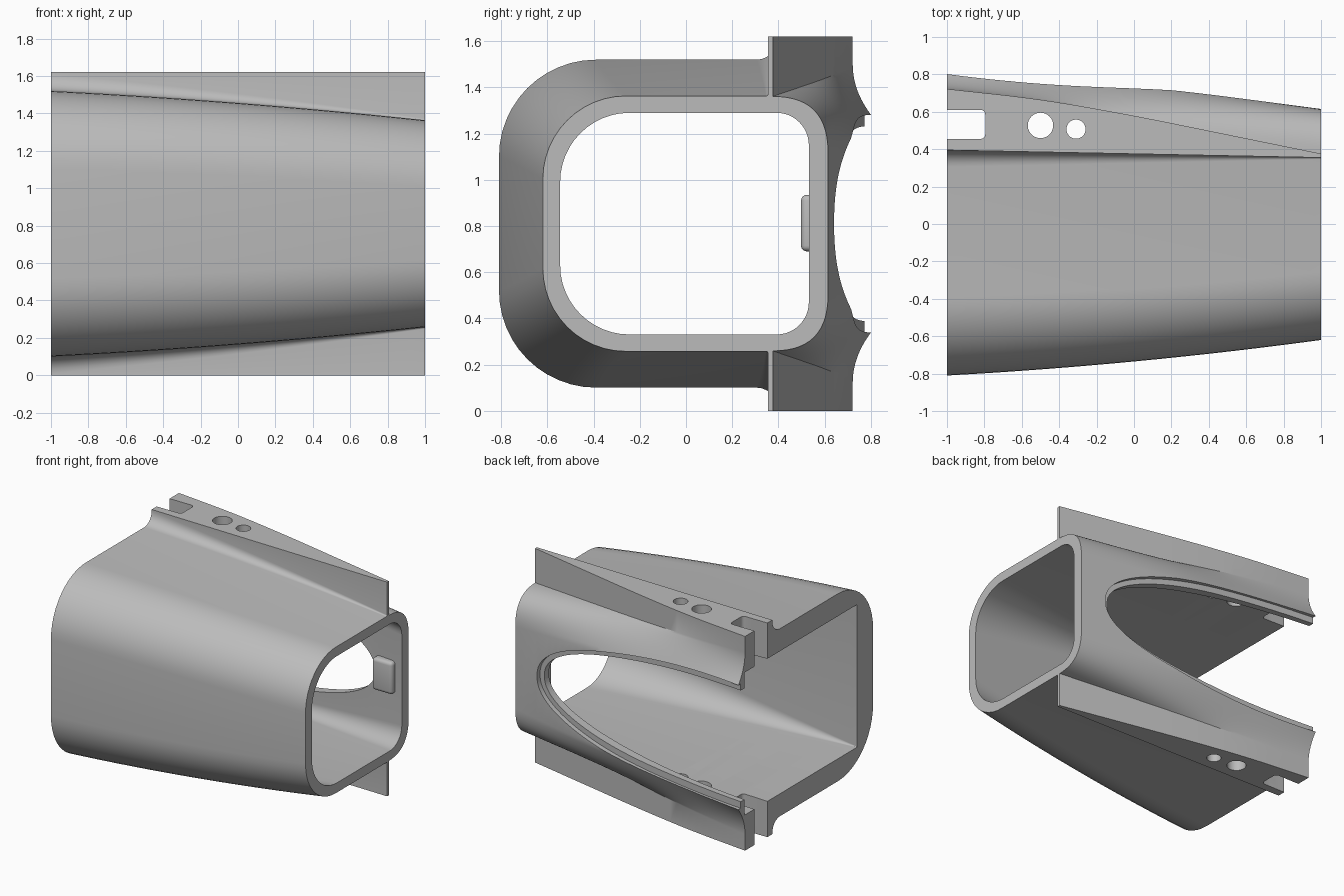
import bpy, bmesh, math

old = bpy.data.objects.get("Cube")
if old:
    bpy.data.objects.remove(old, do_unlink=True)

MID = 0.81      # height of the mirror plane
TOP = 1.62
BACK = [(-1, .81), (-.45, .762), (0, .735), (.25, .712), (.62, .665), (1, .615)]
FIN = [(-1, .722), (-.5, .668), (0, .58), (.5, .478), (1, .376)]

grey = bpy.data.materials.new("plain_grey")
grey.use_nodes = True
grey.diffuse_color = (.5, .5, .5, 1)
grey.node_tree.nodes["Principled BSDF"].inputs["Base Color"].default_value = (.5, .5, .5, 1)


def mix(a, b, x):
    """Blend from the wide end (x = -1) to the narrow end (x = 1)."""
    t = min(max((x + 1) / 2, 0), 1)
    return a + (b - a) * t


def follow(points, x):
    x = min(max(x, -1), 1)
    for (x0, v0), (x1, v1) in zip(points, points[1:]):
        if x <= x1:
            return v0 + (v1 - v0) * (x - x0) / (x1 - x0)
    return points[-1][1]


def smooth_follow(points, x):
    return sum(follow(points, x + d * .05) for d in range(-4, 5)) / 9 if abs(x) < .79 else follow(points, x)


def arc(cy, cz, r, start, end, n=12):
    out = []
    for i in range(n + 1):
        a = math.radians(start + (end - start) * i / n)
        out.append((cy + r * math.cos(a), cz + r * math.sin(a)))
    return out


def bezier(p, q, r, n=14):
    out = []
    for i in range(n + 1):
        t = i / n
        out.append(tuple((1 - t) ** 2 * a + 2 * t * (1 - t) * b + t * t * c for a, b, c in zip(p, q, r)))
    return out


def mirrored(half):
    return half + [(y, 2 * MID - z) for y, z in reversed(half)]


def finish(name, bm):
    bmesh.ops.recalc_face_normals(bm, faces=bm.faces)
    mesh = bpy.data.meshes.new(name)
    bm.to_mesh(mesh)
    bm.free()
    mesh.materials.append(grey)
    obj = bpy.data.objects.new(name, mesh)
    bpy.context.collection.objects.link(obj)
    return obj


def loft(name, stations, section):
    """Skin closed (y, z) sections placed along x."""
    bm = bmesh.new()
    rings = [[bm.verts.new((px, y, z)) for y, z in section(sx)] for px, sx in stations]
    for a, b in zip(rings, rings[1:]):
        for i in range(len(a)):
            j = (i + 1) % len(a)
            bm.faces.new((a[i], a[j], b[j], b[i]))
    bm.faces.new(rings[0])
    bm.faces.new(rings[-1])
    return finish(name, bm)


# Outer body: rounded front, fins above and below, flared back
def shell_section(x):
    bulge = 1 - x * x
    front = mix(-.81, -.62, x) - .02 * bulge
    top = mix(1.52, 1.363, x) + .014 * bulge
    r = mix(.42, .36, x)
    fin_front, fin_back = mix(.395, .355, x), smooth_follow(FIN, x)
    back = smooth_follow(BACK, x)
    f = mix(.09, .008, x)
    half = arc(front + r, top - r, r, 180, 90)
    half += arc(fin_front - f, top + f, f, -90, 0, 6)
    half += [(fin_front, TOP + .001), (fin_back, TOP + .001)]
    half += bezier((fin_back, mix(1.5, 1.361, x)),
                   (mix(.722, .615, x), mix(1.38, 1.362, x)),
                   (back, mix(1.27, 1.12, x)))
    return mirrored(half)


# Inner cavity: square at the wide end, rounded at the narrow end
def cavity_section(x):
    front, back, top = mix(-.62, -.545, x), mix(.73, .532, x), mix(1.35, 1.29, x)
    rf, rb = mix(.004, .3, x), mix(.004, .14, x)
    return mirrored(arc(front + rf, top - rf, rf, 180, 90) + arc(back - rb, top - rb, rb, 90, 0))


def window(name, tip, height, near):
    """Half-oval cutter for the open back."""
    def section(x):
        u = max((x + 1) / (tip + 1), 0)
        h = height * max(1 - u ** 2.2, 0) ** (1 / 2.2) + .001
        y = near(x)
        return [(y, MID - h), (y, MID + h), (1.2, MID + h), (1.2, MID - h)]
    n = 44
    xs = [-1 + (tip + 1) * math.sin(math.pi / 2 * i / n) for i in range(n + 1)]
    return loft(name, [(-1.1, -1)] + [(x, x) for x in xs], section)


def upright_hole(name, x, y, r):
    bm = bmesh.new()
    bmesh.ops.create_cone(bm, cap_ends=True, segments=40, radius1=r, radius2=r, depth=3)
    bmesh.ops.translate(bm, verts=bm.verts, vec=(x, y, MID))
    return finish(name, bm)


def box(name, lo, hi, bevel, keep):
    bm = bmesh.new()
    bmesh.ops.create_cube(bm, size=1)
    for v in bm.verts:
        v.co = [(a + b) / 2 + c * (b - a) for a, b, c in zip(lo, hi, v.co)]
    edges = [e for e in bm.edges if keep(e)]
    bmesh.ops.bevel(bm, geom=edges, offset=bevel, segments=4, profile=.5, affect='EDGES')
    return finish(name, bm)


N = 32
xs = [-1 + 2 * i / N for i in range(N + 1)]
body = loft("tapered_shell", [(x, x) for x in xs], shell_section)

cutters = [
    loft("cavity_cutter", [(-1.05, -1)] + [(x, x) for x in xs] + [(1.05, 1)], cavity_section),
    window("rebate_cutter", .8, .47, lambda x: smooth_follow(BACK, x) - .037),
    window("window_cutter", .76, .42, lambda x: .45),
    box("slot_cutter", (-1.2, .455, -.5), (-.795, .61, 2.2), .025,
        lambda e: abs(e.verts[0].co.z - e.verts[1].co.z) > 1),
    upright_hole("large_hole_cutter", -.5, .527, .068),
    upright_hole("small_hole_cutter", -.31, .507, .051),
]

# Cut the openings, then bake the result
for c in cutters:
    m = body.modifiers.new(c.name, 'BOOLEAN')
    m.operation = 'DIFFERENCE'
    m.solver = 'EXACT'
    m.object = c
    c.hide_render = True
bpy.context.view_layer.update()
graph = bpy.context.evaluated_depsgraph_get()
baked = bpy.data.meshes.new_from_object(body.evaluated_get(graph))
body.modifiers.clear()
body.data = baked
for c in cutters:
    bpy.data.objects.remove(c, do_unlink=True)

# Rounded catch on the inside of the back wall
tab = box("inner_catch", (.77, .498, .69), (.94, .56, .935), .025,
          lambda e: min(v.co.y for v in e.verts) < .52)

for obj in (body, tab):
    bpy.ops.object.select_all(action='DESELECT')
    obj.select_set(True)
    bpy.context.view_layer.objects.active = obj
    bpy.ops.object.shade_smooth_by_angle(angle=math.radians(28))
